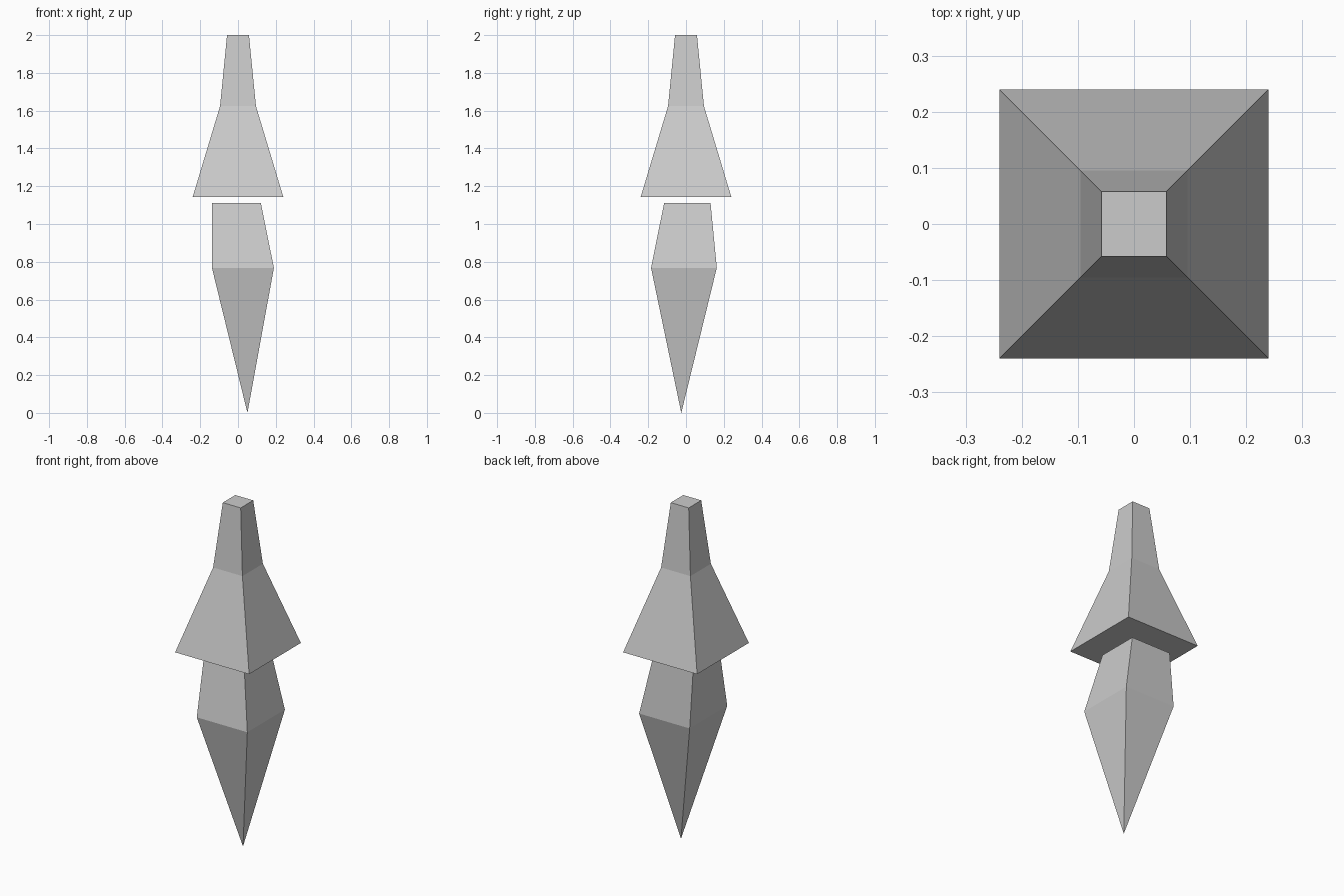
import bpy, bmesh

if "Cube" in bpy.data.objects:
    bpy.data.objects.remove(bpy.data.objects["Cube"])


def loft(name, sections, tip=None):
    """Closed four-sided loft through (z, x0, x1, y0, y1), ending in an optional point."""
    bm = bmesh.new()
    rings = [[bm.verts.new(p) for p in ((x0, y0, z), (x1, y0, z), (x1, y1, z), (x0, y1, z))]
             for z, x0, x1, y0, y1 in sections]
    for a, b in zip(rings, rings[1:]):
        for i in range(4):
            j = (i + 1) % 4
            bm.faces.new((a[i], a[j], b[j], b[i]))
    bm.faces.new(rings[-1])
    if tip:
        point = bm.verts.new(tip)
        for i in range(4):
            bm.faces.new((rings[0][(i + 1) % 4], rings[0][i], point))
    else:
        bm.faces.new(rings[0][::-1])
    bmesh.ops.recalc_face_normals(bm, faces=bm.faces)
    mesh = bpy.data.meshes.new(name)
    bm.to_mesh(mesh)
    bm.free()
    obj = bpy.data.objects.new(name, mesh)
    bpy.context.collection.objects.link(obj)
    return obj


# Flared upper cap: symmetric square sections
loft("upper_cap", [(z, -h, h, -h, h) for z, h in
                   ((1.143, 0.24), (1.624, 0.095), (2.0, 0.058))])

# Lower spike: slightly irregular block tapering to an off-centre point
loft("lower_spike",
     [(0.768, -0.138, 0.19, -0.185, 0.163),
      (1.11, -0.138, 0.121, -0.116, 0.13)],
     tip=(0.05, -0.025, 0.0))
